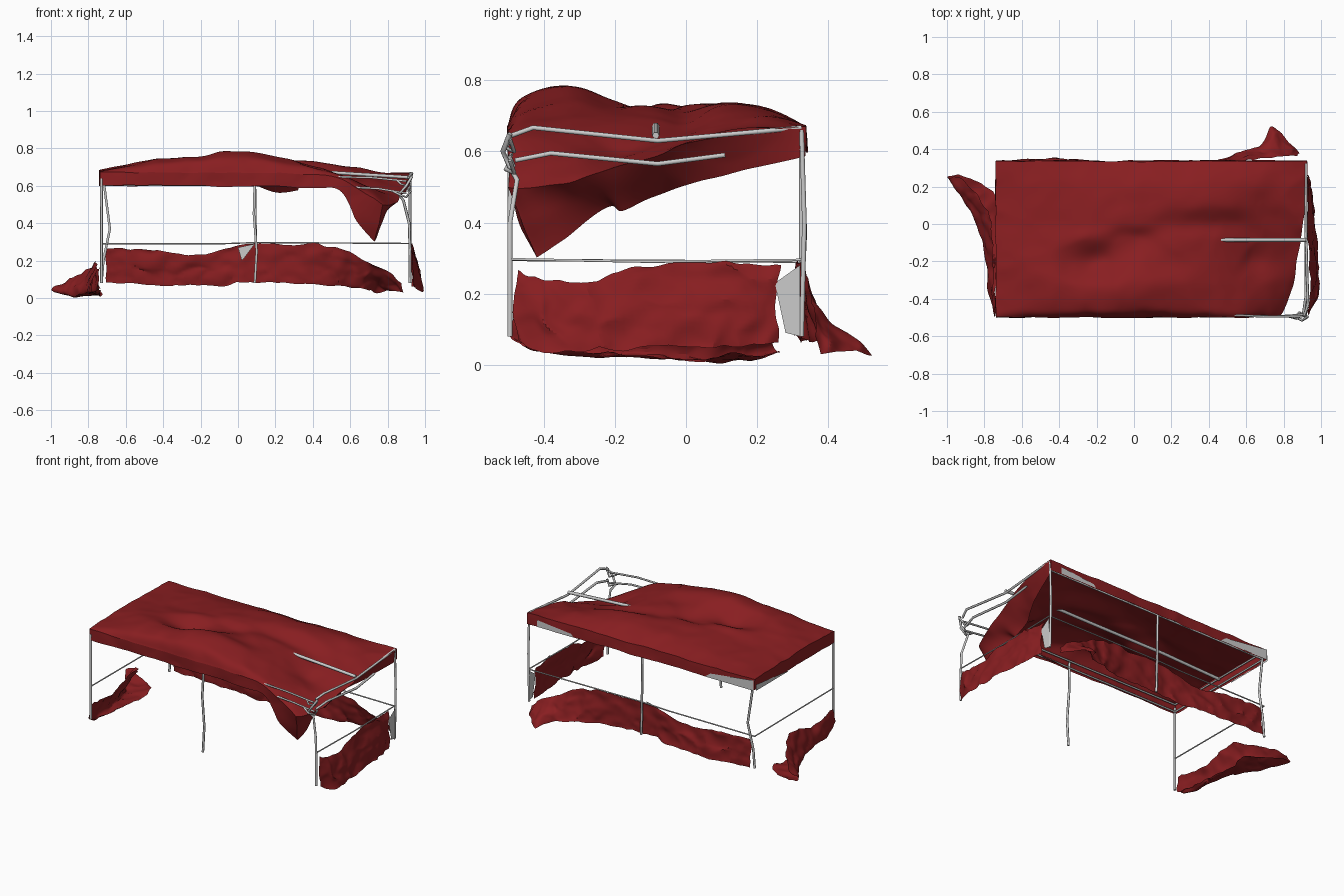
import bpy
from mathutils import Vector, noise

red = bpy.data.materials.new("red_cloth")
red.diffuse_color = (0.25, 0.013, 0.015, 1)


def cat(p, t):
    """Catmull-Rom point along a control list, t in 0..1"""
    n = len(p) - 1
    i = min(int(t * n), n - 1)
    f = t * n - i
    a, b, c, d = (p[max(0, min(n, i + k))] for k in (-1, 0, 1, 2))
    return b + 0.5 * f * (c - a + f * (2 * a - 5 * b + 4 * c - d + f * (3 * (b - c) + d - a)))


def crease(p):
    """Ridged noise: smooth hollows meeting in sharp folds"""
    a, b = noise.noise_vector(p), noise.noise_vector(p * 2.3)
    return Vector([0.45 - abs(u) * 1.6 + 0.4 * v for u, v in zip(a, b)])


def sheet(name, rows, nu=60, nv=16, amp=0.005, freq=5, mat=red):
    """Crumpled cloth lofted through rows of control points"""
    rows = [[Vector(p) for p in r] for r in rows]
    verts = []
    for j in range(nv + 1):
        for i in range(nu + 1):
            p = cat([cat(r, i / nu) for r in rows], j / nv)
            p = p + crease(p * freq) * amp
            p.z = max(p.z, 0)
            verts.append(p)
    w = nu + 1
    faces = [(j * w + i, j * w + i + 1, (j + 1) * w + i + 1, (j + 1) * w + i)
             for j in range(nv) for i in range(nu)]
    me = bpy.data.meshes.new(name)
    me.from_pydata(verts, [], faces)
    if mat:
        me.materials.append(mat)
    ob = bpy.data.objects.new(name, me)
    bpy.context.collection.objects.link(ob)
    bpy.context.view_layer.objects.active = ob
    ob.select_set(True)
    bpy.ops.object.shade_smooth_by_angle(angle=0.4)
    ob.select_set(False)
    return ob


def tube(name, pts, r=0.0075):
    """Thin metal bar along a bent path"""
    cu = bpy.data.curves.new(name, 'CURVE')
    cu.dimensions = '3D'
    cu.bevel_depth = r
    cu.bevel_resolution = 1
    cu.use_fill_caps = True
    sp = cu.splines.new('POLY')
    sp.points.add(len(pts) - 1)
    for q, p in zip(sp.points, pts):
        q.co = (*p, 1)
    ob = bpy.data.objects.new(name, cu)
    bpy.context.collection.objects.link(ob)


L, R, F, B = -0.73, 0.92, -0.495, 0.325

# posts, some of them buckled
tube("front_left_post", [(L, F, .08), (L, F, .64)])
tube("back_left_post", [(L, B, .08), (L + .01, B, .2), (L + .045, B + .008, .37), (L + .015, B, .6), (L, B, .66)])
tube("back_right_post", [(R, B, .08), (R, B + .008, .4), (R, B, .66)])
tube("back_middle_post", [(.1, B, .08), (.095, B, .3), (.09, B, .66)])
tube("front_middle_post", [(.09, F, .08), (.1, F, .25), (.085, F, .45), (.09, F + .01, .64)])
tube("front_right_post", [(R, F, .08), (R, F, .25), (.915, F, .4), (.885, F + .02, .52), (.86, F, .555),
                          (.9, F - .02, .6), (.93, F, .65)])

# low rails
tube("back_low_rail", [(L, B, .29), (-.1, B, .29), (.1, B, .297), (R, B, .292)], .004)
tube("left_low_rail", [(L, F, .295), (L, B, .29)], .004)
tube("right_low_rail", [(R, F, .297), (R, -.1, .29), (R, B, .295)], .004)

# double top rails, tucked just inside the cloth
G, H = L + .008, F + .012
for tag, z in (("upper", .655), ("lower", .606)):
    tube(tag + "_back_rail", [(G, B, z), (R, B, z)], .006)
    tube(tag + "_left_rail", [(G, H, z), (G, B, z)], .006)
tube("upper_front_rail", [(G, H, .655), (.45, H, .648), (.7, F, .645), (.9, F, .625)], .006)
tube("lower_front_rail", [(G, H, .606), (.4, H, .603), (.75, F, .585), (.9, F + .01, .56)], .006)
tube("upper_right_rail", [(R, B, .667), (R, .12, .648), (R, -.08, .63), (.93, -.43, .667), (.91, -.49, .645)])
tube("lower_right_rail", [(R, .11, .59), (R, -.08, .565), (.92, -.38, .595), (.905, -.48, .575)])
tube("ridge_pole", [(L, -.085, .655), (-.3, -.085, .67), (.2, -.085, .67), (.49, -.085, .672), (R, -.085, .645)], .01)

# twisted brackets at the collapsed corner
for k in range(2):
    z = .54 + .06 * k
    tube("twisted_bracket", [(.83 + .02 * k, F, z + .03), (.87, F - .012, z + .01), (.9, F + .012, z), (.925, F, z + .035)], .006)

# canopy roof: height rows from front to back, with the slack right edge
frac = [0, .18, .33, .45, .6, .75, .85, .92, 1]
spec = [(-.5, .77, [.67, .67, .668, .67, .668, .66, .64, .58, .50]),
        (-.46, .80, [.675, .72, .735, .75, .73, .69, .65, .59, .50]),
        (-.33, .85, [.68, .74, .755, .787, .755, .69, .63, .58, .51]),
        (-.2, .87, [.685, .725, .68, .735, .725, .68, .60, .58, .56]),
        (-.085, .89, [.685, .715, .73, .70, .725, .675, .625, .61, .59]),
        (.0, .905, [.68, .705, .725, .73, .71, .67, .645, .63, .62]),
        (.1, .92, [.68, .70, .72, .73, .735, .715, .67, .655, .645]),
        (.22, .925, [.675, .69, .705, .72, .72, .71, .69, .67, .66]),
        (.335, .925, [.67] * 9)]
roof = [[(-.74 + f * (xe + .74), y, z) for f, z in zip(frac, zs)] for y, xe, zs in spec]
sheet("canopy_roof", roof, 96, 64, .007)

# canopy skirts, hanging down at the collapsed corner
drop = [.6, .6, .6, .592, .597, .585, .575, .42, .30]
hem_y = [-.5] * 7 + [-.475, -.42]
sheet("front_skirt", [roof[0], [(p[0] - (.02, .04)[i == 8] * (i > 6), hem_y[i], drop[i])
                               for i, p in enumerate(roof[0])]], 96, 12, .007)
hem = [(.73, -.42, .30), (.75, -.35, .35), (.74, -.22, .44), (.76, -.18, .43), (.76, -.08, .475),
       (.80, .0, .505), (.85, .1, .53), (.89, .24, .565), (.92, .335, .59)]
sheet("right_skirt", [[r[-1] for r in roof], hem], 64, 14, .007)
sheet("back_skirt", [roof[-1], [(x, y + .004, .6) for x, y, z in roof[-1]]], 96, 5, .007)
sheet("left_skirt", [[r[0] for r in roof], [(r[0][0], r[0][1], .6) for r in roof]], 64, 5, .007)
sheet("torn_flap", [[(.1, -.49, .6), (.2, -.48, .6), (.33, -.47, .6)],
                    [(.12, -.47, .59), (.22, -.44, .56), (.32, -.45, .575)]], 12, 4)

# bare metal fascia showing beside the skirts
sheet("back_left_fascia", [[(-.735, .345, .668), (-.42, .345, .63)], [(-.735, .345, .6), (-.38, .345, .6)]], 6, 2, 0, 1, None)
sheet("back_right_fascia", [[(.6, .345, .62), (.85, .345, .645)], [(.58, .345, .6), (.85, .345, .6)]], 4, 2, 0, 1, None)
sheet("left_fascia", [[(-.748, .335, .64), (-.748, 0, .605)], [(-.748, .335, .6), (-.748, 0, .6)]], 6, 2, 0, 1, None)
sheet("post_gusset", [[(.0, .29, .27), (.09, .29, .29)], [(.02, .29, .2), (.03, .29, .21)]], 2, 2, 0, 1, None)
sheet("corner_gusset", [[(.925, .25, .23), (.925, .32, .28)], [(.925, .28, .09), (.925, .32, .08)]], 2, 2, 0, 1, None)

# low back wall, tucked inside the middle post and flaring out at its right end
bx = [-.71, -.45, -.2, .05, .4, .58, .68, .74, .81, .88]
tz = [.27, .25, .23, .285, .285, .25, .20, .165, .13, .08]
ty = [.33, .33, .32, .308, .318, .335, .345, .355, .36, .36]
lz = [.08, .07, .065, .08, .07, .055, .045, .03, .035, .035]
ly = [.335, .35, .335, .308, .33, .39, .42, .52, .46, .38]
top = list(zip(bx, ty, tz))
low = list(zip(bx, ly, lz))
mid = [(x, (a + b) / 2, (c + d) / 2) for x, a, b, c, d in zip(bx, ty, ly, tz, lz)]
sheet("back_low_wall", [top, mid, low], 110, 24, .014, 9)

# low right wall
sheet("right_low_wall", [
    [(.925, -.48, .27), (.935, -.42, .24), (.94, -.28, .23), (.93, -.13, .275), (.925, .1, .285), (.92, .27, .275)],
    [(.935, -.48, .16), (.965, -.40, .14), (.965, -.25, .15), (.95, 0, .17), (.945, .15, .17), (.925, .25, .16)],
    [(.93, -.47, .07), (.985, -.4, .03), (.985, -.25, .045), (.97, 0, .05), (.95, .15, .05), (.93, .26, .06)]],
    72, 24, .014, 9)

# low left wall, torn loose and swung outward
sheet("left_low_wall", [
    [(-.745, -.48, .17), (-.755, -.25, .14), (-.76, -.03, .195), (-.80, .1, .15), (-.9, .22, .10), (-.96, .25, .075)],
    [(-.75, -.48, .13), (-.78, -.25, .09), (-.81, 0, .1), (-.87, .1, .08), (-.94, .19, .06), (-.985, .24, .06)],
    [(-.745, -.49, .08), (-.77, -.4, .03), (-.8, -.15, .03), (-.86, .05, .01), (-.94, .18, .015), (-1.0, .25, .04)],
    [(-.74, -.46, .05), (-.74, -.2, .03), (-.735, 0, .01), (-.735, .14, .03), (-.82, .21, .02), (-.94, .265, .03)]],
    72, 24, .012, 9)
